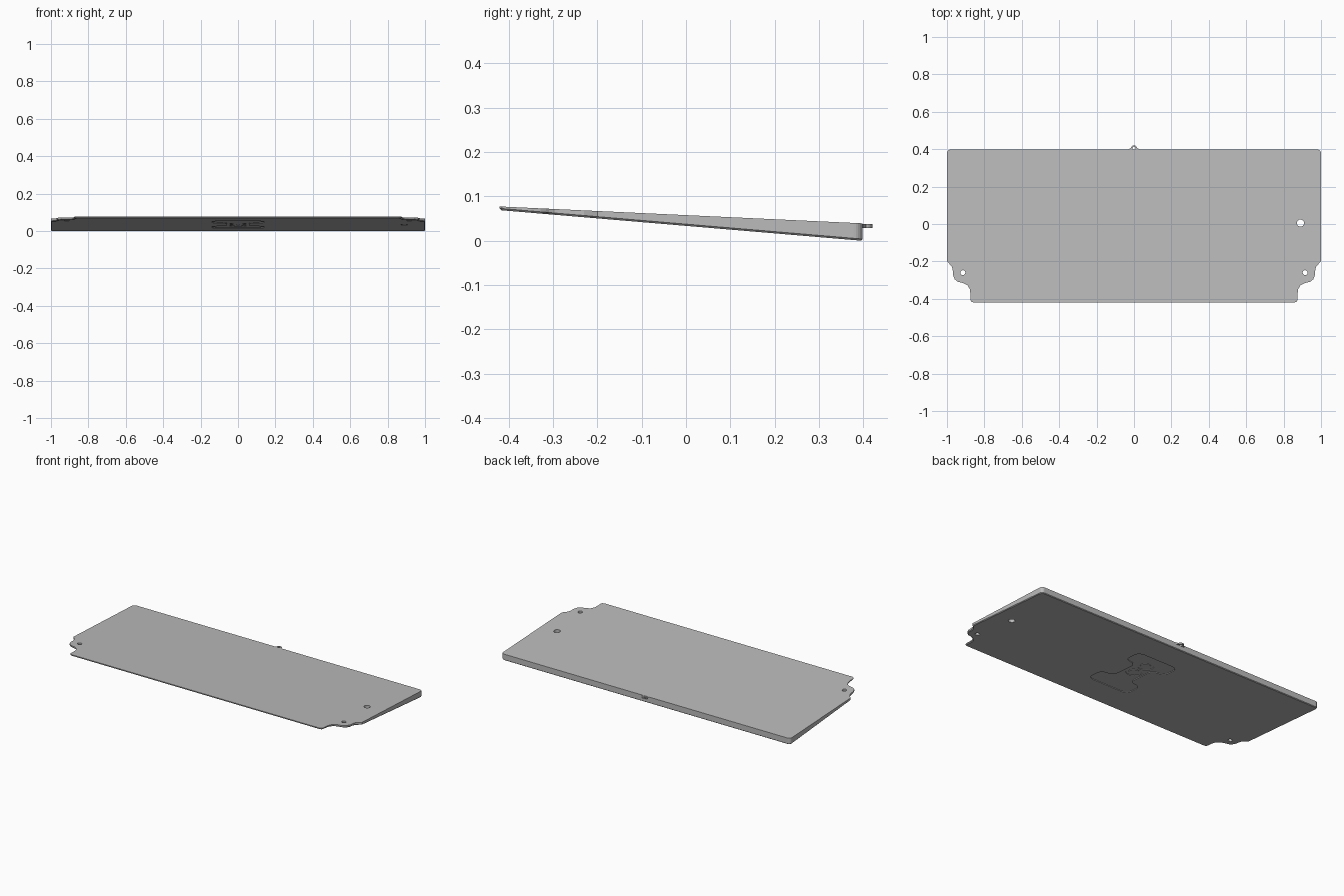
import bpy, bmesh, math

cube = bpy.data.objects.get("Cube")
if cube:
    bpy.data.objects.remove(cube, do_unlink=True)

grey = bpy.data.materials.new("plain grey")
grey.use_nodes = True
COLOUR = (0.5, 0.5, 0.5, 1)
grey.diffuse_color = COLOUR
grey.node_tree.nodes["Principled BSDF"].inputs["Base Color"].default_value = COLOUR


def top_z(y):
    return 0.0575 - 0.0465 * y


def bottom_z(y):
    return 0.0333 - 0.0845 * y


def make_object(name, bm, helper=False):
    bmesh.ops.recalc_face_normals(bm, faces=bm.faces)
    mesh = bpy.data.meshes.new(name)
    bm.to_mesh(mesh)
    bm.free()
    mesh.materials.append(grey)
    obj = bpy.data.objects.new(name, mesh)
    bpy.context.collection.objects.link(obj)
    if helper:
        obj.hide_render = True
        obj.hide_viewport = True
    return obj


def circle(x, y, r, n=32):
    return [(x + r * math.cos(2 * math.pi * i / n), y + r * math.sin(2 * math.pi * i / n))
            for i in range(n)]


def prism(points, low, high, rounding=0.0):
    """Extrude a plan outline between two height functions of y."""
    bm = bmesh.new()
    bm.faces.new([bm.verts.new((x, y, 0)) for x, y in points])
    if rounding:
        bmesh.ops.bevel(bm, geom=bm.verts[:], offset=rounding, segments=6,
                        profile=0.5, affect='VERTICES')
    ext = bmesh.ops.extrude_face_region(bm, geom=bm.faces[:], use_keep_orig=True)["geom"]
    raised = {g for g in ext if isinstance(g, bmesh.types.BMVert)}
    for v in bm.verts:
        v.co.z = high(v.co.y) if v in raised else low(v.co.y)
    bmesh.ops.recalc_face_normals(bm, faces=bm.faces)
    bm.normal_update()
    return bm


def cut(target, cutter):
    mod = target.modifiers.new(cutter.name, 'BOOLEAN')
    mod.operation = 'DIFFERENCE'
    mod.solver = 'EXACT'
    mod.object = cutter


# Wedge panel with rounded back corners and a scalloped ear on each front corner
half = [(0.98 + 0.02 * math.sin(a), 0.378 + 0.02 * math.cos(a))
        for a in (i * math.pi / 12 for i in range(7))]
half += [(1, -0.2), (0.987, -0.213), (0.973, -0.23), (0.969, -0.25), (0.968, -0.272),
         (0.959, -0.295), (0.942, -0.309), (0.912, -0.316), (0.89, -0.328),
         (0.878, -0.348), (0.875, -0.37), (0.875, -0.403), (0.87, -0.415), (0.858, -0.42)]
outline = half + [(-x, y) for x, y in reversed(half)]
CHAMFER = 0.004
bm = prism(outline, bottom_z, top_z)
under = min(bm.faces, key=lambda f: f.normal.z)
# Chamfer the underside rim
bmesh.ops.inset_region(bm, faces=[under], thickness=CHAMFER, use_even_offset=True)
inner = set(under.verts)
for v in bm.verts:
    if v not in inner and v.co.z < top_z(v.co.y) - 0.001:
        v.co.z += CHAMFER
for v in inner:
    v.co.z = bottom_z(v.co.y)
panel = make_object("panel", bm)

# Screw holes in the ears and a larger hole near the left edge
for name, x, y, r in (("left_ear_hole", 0.915, -0.26, 0.013),
                      ("right_ear_hole", -0.915, -0.26, 0.013),
                      ("side_hole", 0.89, 0.005, 0.019)):
    cut(panel, make_object(name, prism(circle(x, y, r), lambda y: -0.1, lambda y: 0.2), True))

# Shallow recess under the panel: two wide lobes joined by a neck
right_side = [(0.14, 0.21), (0.14, 0.09), (0.06, 0.09),
              (0.06, -0.11), (0.14, -0.11), (0.14, -0.23)]
recess = right_side + [(-x, y) for x, y in reversed(right_side)]
cut(panel, make_object("underside_recess",
                       prism(recess, lambda y: -0.1, lambda y: bottom_z(y) + 0.004, 0.039), True))

# Round grooves inside the neck of the recess
for name, y in (("rear_ring_groove", 0.1), ("front_ring_groove", 0.0)):
    groove = make_object(name, prism(circle(0, y, 0.046), lambda y: -0.1,
                                     lambda y: bottom_z(y) + 0.007), True)
    core = make_object(name + "_core", prism(circle(0, y, 0.03), lambda y: -0.2,
                                             lambda y: 0.2), True)
    cut(groove, core)
    cut(panel, groove)

# Hanging tab with an eyelet at the middle of the back edge
side = [(0.032, 0.39), (0.03, 0.399), (0.023, 0.403)]
arc = [(0.018 * math.cos(a), 0.402 + 0.018 * math.sin(a))
       for a in (math.pi * (i + 1) / 14 for i in range(13))]
tab = make_object("back_tab", prism(side + arc + [(-x, y) for x, y in reversed(side)],
                                    lambda y: 0.029, lambda y: 0.038))
cut(tab, make_object("tab_hole", prism(circle(0, 0.406, 0.008, 20),
                                       lambda y: -0.1, lambda y: 0.2), True))
